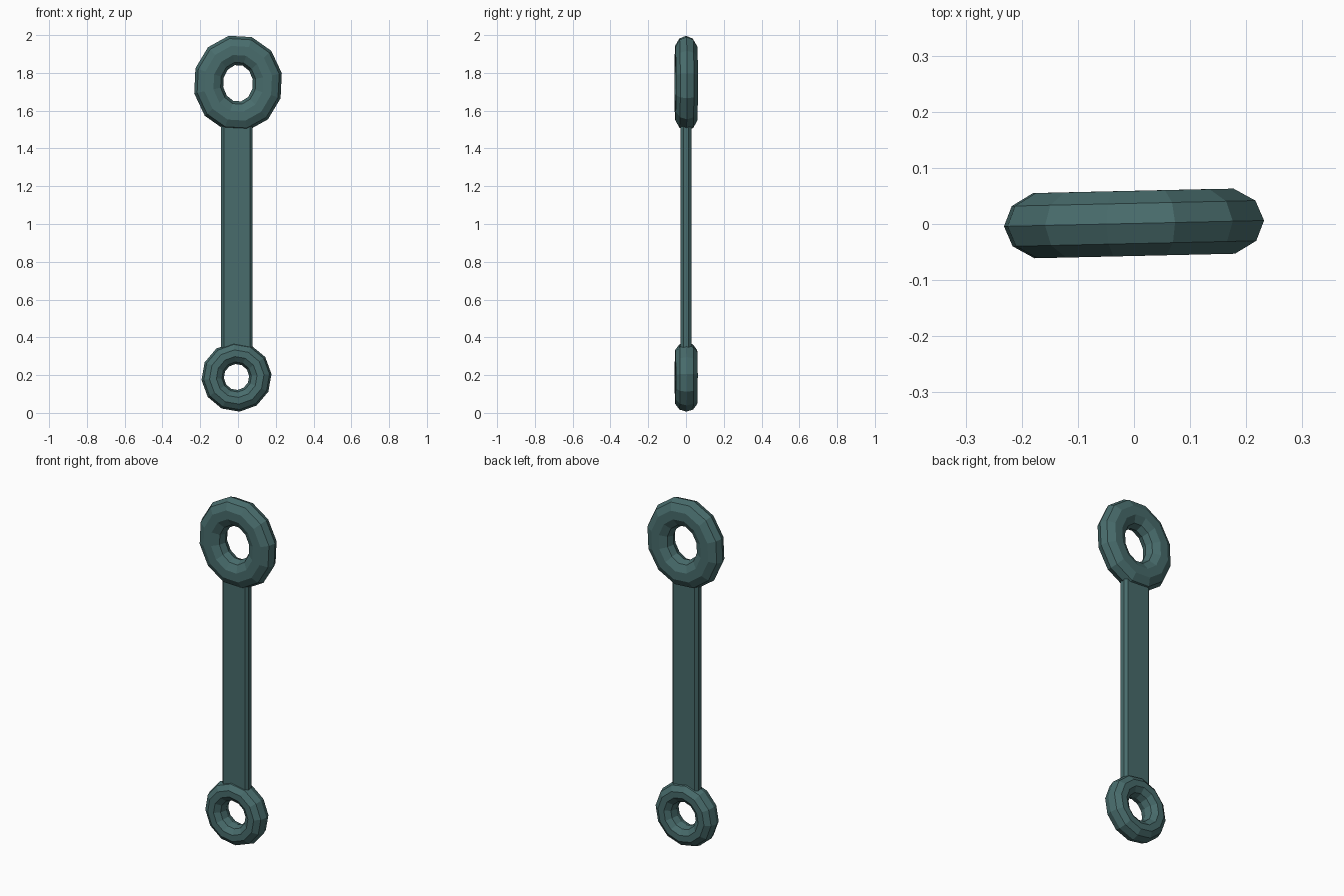
import bpy, bmesh
from math import sin, cos, pi, radians
from mathutils import Matrix

if "Cube" in bpy.data.objects:
    bpy.data.objects.remove(bpy.data.objects["Cube"])

mat = bpy.data.materials.new("dark_teal")
mat.diffuse_color = (0.065, 0.15, 0.15, 1)
mat.use_nodes = True
mat.node_tree.nodes["Principled BSDF"].inputs["Base Color"].default_value = mat.diffuse_color


def finish(name, bm):
    bmesh.ops.recalc_face_normals(bm, faces=bm.faces)
    me = bpy.data.meshes.new(name)
    bm.to_mesh(me)
    bm.free()
    me.materials.append(mat)
    ob = bpy.data.objects.new(name, me)
    bpy.context.collection.objects.link(ob)
    return ob


def ring(name, cx, cz, rx, rz, hx, hz, depth, start, turn, sides=12, tube=10):
    """Faceted oval ring lying in the xz plane."""
    bm = bmesh.new()
    grid = []
    for i in range(sides):
        a = radians(start) + 2 * pi * i / sides
        row = []
        for j in range(tube):
            b = 2 * pi * j / tube
            x = (rx + hx) / 2 + (rx - hx) / 2 * cos(b)
            z = (rz + hz) / 2 + (rz - hz) / 2 * cos(b)
            row.append(bm.verts.new((x * cos(a), depth * sin(b), z * sin(a))))
        grid.append(row)
    for i in range(sides):
        for j in range(tube):
            p, q, k = grid[i], grid[(i + 1) % sides], (j + 1) % tube
            bm.faces.new((p[j], q[j], q[k], p[k]))
    bm.transform(Matrix.Translation((cx, 0.001, cz)) @ Matrix.Rotation(radians(turn), 4, 'Z'))
    return finish(name, bm)


# Large upper and small lower eyes
ring("upper_eye", 0, 1.745, 0.237, 0.257, 0.08, 0.098, 0.061, 12, 1.3)
ring("lower_eye", -0.008, 0.190, 0.186, 0.184, 0.067, 0.069, 0.061, 5, 1.3)

# Flat connecting bar with chamfered long edges
bm = bmesh.new()
bmesh.ops.create_cube(bm, size=1)
bm.transform(Matrix.Translation((-0.006, 0, 0.945)) @ Matrix.Diagonal((0.166, 0.056, 1.25, 1)))
long_edges = [e for e in bm.edges if abs(e.verts[0].co.z - e.verts[1].co.z) > 1]
bmesh.ops.bevel(bm, geom=long_edges, offset=0.014, segments=1, affect='EDGES')
finish("connecting_bar", bm)
